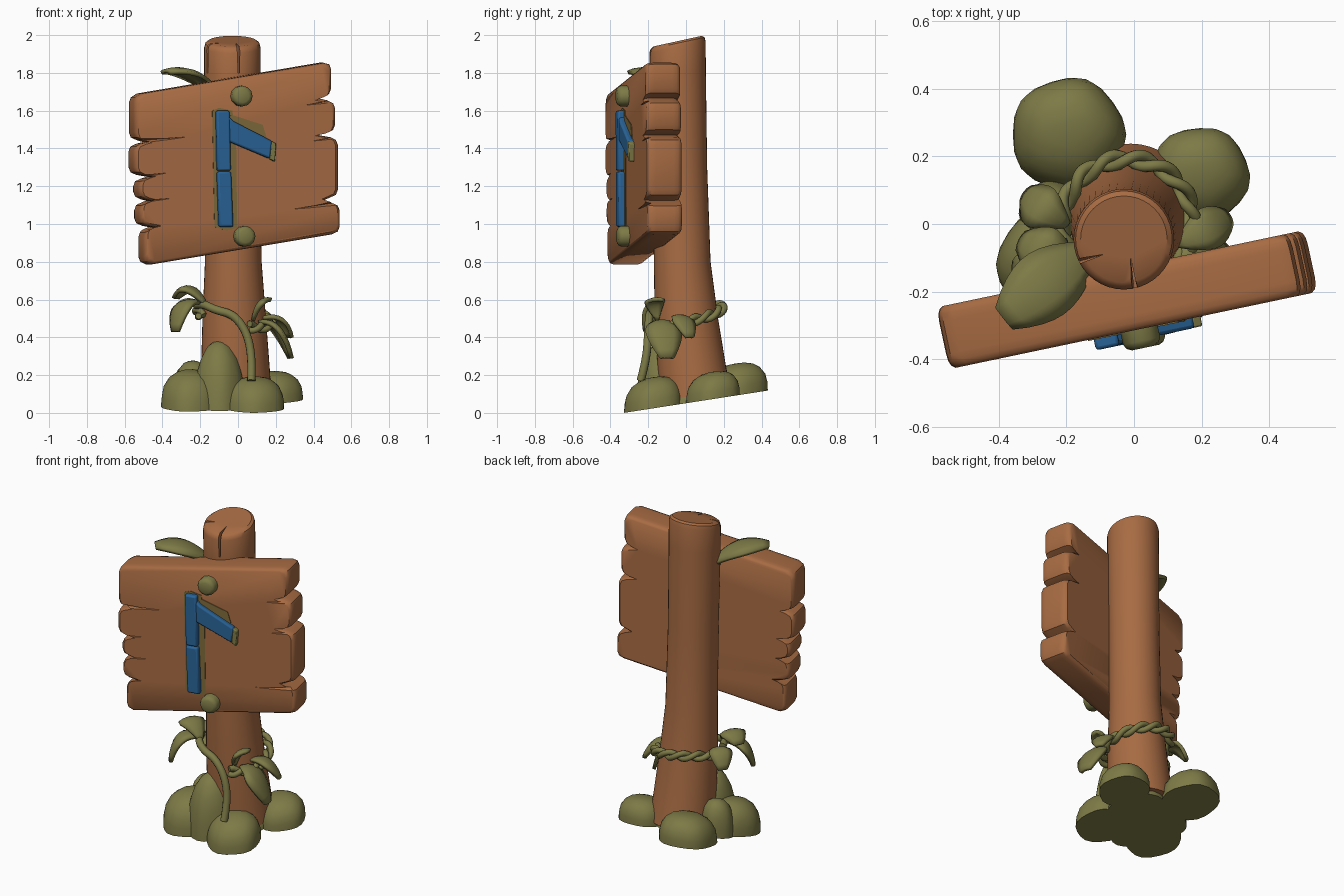
import bpy, bmesh, math
from mathutils import Vector

if "Cube" in bpy.data.objects:
    bpy.data.objects.remove(bpy.data.objects["Cube"])


def mat(name, c):
    m = bpy.data.materials.new(name)
    m.diffuse_color = (*c, 1)
    m.use_nodes = True
    m.node_tree.nodes["Principled BSDF"].inputs["Base Color"].default_value = m.diffuse_color
    return m


WOOD = mat("wood", (0.39, 0.148, 0.056))
MOSS = mat("moss", (0.205, 0.195, 0.062))
BLUE = mat("blue_paint", (0.022, 0.125, 0.31))
STAIN = mat("mossy_wood", (0.21, 0.145, 0.045))


def finish(bm, name, m, angle=35):
    bmesh.ops.recalc_face_normals(bm, faces=bm.faces)
    me = bpy.data.meshes.new(name)
    bm.to_mesh(me)
    bm.free()
    me.materials.append(m)
    ob = bpy.data.objects.new(name, me)
    bpy.context.collection.objects.link(ob)
    smooth(ob, angle)
    return ob


def smooth(ob, angle):
    bpy.ops.object.select_all(action='DESELECT')
    ob.select_set(True)
    bpy.context.view_layer.objects.active = ob
    bpy.ops.object.shade_smooth_by_angle(angle=math.radians(angle))


def add_loft(bm, rings):
    vs = [[bm.verts.new(p) for p in r] for r in rings]
    n = len(vs[0])
    for a, b in zip(vs, vs[1:]):
        for i in range(n):
            bm.faces.new((a[i], a[(i + 1) % n], b[(i + 1) % n], b[i]))
    bm.faces.new(vs[0])
    bm.faces.new(vs[-1][::-1])


def loft(name, rings, m, angle=35):
    bm = bmesh.new()
    add_loft(bm, rings)
    return finish(bm, name, m, angle)


def carve(ob, wedges):
    """Cut thin grooves, each given as a pair of end rings."""
    bm = bmesh.new()
    for w in wedges:
        add_loft(bm, w)
    cut = finish(bm, "groove_cutter", WOOD)
    cut.hide_render = True
    mod = ob.modifiers.new("grooves", 'BOOLEAN')
    mod.operation, mod.solver, mod.object = 'DIFFERENCE', 'EXACT', cut
    bpy.context.view_layer.objects.active = ob
    bpy.ops.object.modifier_apply(modifier=mod.name)
    bpy.data.objects.remove(cut)
    smooth(ob, 35)


# post: leaning, flared at the foot, slanted top
N = 40


def post_ring(z, cx, cy, r, slope=0.0):
    out = []
    for i in range(N):
        a = 2 * math.pi * i / N
        x, y = r * math.cos(a), r * math.sin(a)
        out.append((cx + x, cy + y, z + slope * y))
    return out


post = loft("post", [
    post_ring(0.09, -.01, .05, .188, .12), post_ring(0.25, -.014, .03, .181),
    post_ring(0.5, -.02, .002, .168), post_ring(0.8, -.025, -.02, .150),
    post_ring(1.3, -.028, -.034, .146), post_ring(1.8, -.03, -.044, .149, .1),
    post_ring(1.935, -.03, -.045, .149, .2), post_ring(1.957, -.03, -.045, .143, .22),
    post_ring(1.968, -.03, -.045, .128, .22)], WOOD)


def post_crack(x, y, dx, dy, w):
    px, py = -dy * w, dx * w
    tip = (x + dx, y + dy)
    low, high = 1.80, 2.1
    return [[(x + px * k, y + py * k, z), (x - px * k, y - py * k, z), (*tip, z)]
            for z, k in ((low, .3), (high, 1))]


carve(post, [post_crack(.01, -.22, -.02, .12, .15), post_crack(-.21, -.13, .12, .04, .16)])


# board: sheared and turned; d is depth behind its front face
def P(x, z, d):
    return Vector((x - .21 * d, -.315 + .21 * x + .977 * d, z))


left = [(1.685, 1.445, -.545), (1.425, 1.26, -.547), (1.24, 1.13, -.522),
        (1.112, .99, -.517), (.97, .785, -.495)]
right = [(1.86, 1.68, .50), (1.655, 1.485, .52), (1.46, 1.14, .535), (1.11, .945, .545)]


def side(planks, s):
    pts = []
    for i, (zt, zb, x) in enumerate(planks):
        last = i == len(planks) - 1
        tilt = .006 * s
        pts += [(x - s * .04, zt + (0 if i else -tilt)), (x - s * .01, zt - .014),
                (x, zt - .04), (x, zb + .04), (x - s * .01, zb + .014), (x - s * .04, zb)]
        if not last:
            pts.append((x - s * (.075 + .02 * (i % 2)), (zb + planks[i + 1][0]) / 2))
    return pts


outline = side(left, -1) + side(right, 1)[::-1]
T = .187
rings = []
for k, d in ((.965, 0), (.985, .008), (.996, .022), (1, .045), (1, T - .045),
             (.996, T - .022), (.985, T - .008), (.965, T)):
    rings.append([P(x * k, 1.32 + (z - 1.32) * k, d) for x, z in outline])
board = loft("board", rings, WOOD)


def board_crack(x0, z0, x1, z1, w):
    return [[P(x0, z0 + w, -.02), P(x0, z0 - w, -.02), P(x0, z0, .035)],
            [P(x1, z1 + .002, -.02), P(x1, z1 - .002, -.02), P(x1, z1, .004)]]


carve(board, [board_crack(-.6, 1.435, -.28, 1.46, .028), board_crack(-.6, 1.245, -.38, 1.27, .022),
              board_crack(-.6, 1.115, -.36, 1.135, .022), board_crack(-.6, .975, -.40, .99, .022),
              board_crack(.6, 1.67, .36, 1.63, .025), board_crack(.6, 1.475, .40, 1.44, .022),
              board_crack(.6, 1.125, .30, 1.08, .028)])


# carved mark: raised painted bars with a thin mossy stain behind
def prism(name, pts, d0, d1, m, bevel=0):
    ob = loft(name, [[P(x, z, d) for x, z in pts] for d in (d0, d1)], m)
    if bevel:
        b = ob.modifiers.new("bevel", 'BEVEL')
        b.width, b.segments = bevel, 2
    return ob


prism("mark_upper_bar", [(-.12, 1.6), (-.05, 1.6), (-.043, 1.282), (-.115, 1.282)], -.035, .01, BLUE, .01)
prism("mark_lower_bar", [(-.115, 1.277), (-.042, 1.277), (-.03, .985), (-.105, .985)], -.035, .01, BLUE, .01)
prism("mark_arm", [(-.07, 1.585), (-.03, 1.545), (.175, 1.44), (.165, 1.345), (-.06, 1.44)], -.03, .01, BLUE, .01)
prism("mark_arm_tip", [(.172, 1.44), (.197, 1.425), (.19, 1.33), (.163, 1.345)], -.029, .01, MOSS, .005)
prism("stain_bar", [(-.137, 1.60), (-.1, 1.615), (-.03, 1.6), (-.01, 1.4), (-.005, .98), (-.06, .965), (-.125, .985)],
      -.003, .004, STAIN)
prism("stain_arm", [(-.04, 1.58), (.13, 1.525), (.15, 1.46), (.16, 1.35), (-.02, 1.43)], -.004, .004, STAIN)

# pegs
for name, x, z in (("upper_peg", .015, 1.677), ("lower_peg", .03, .935)):
    rr = []
    for d, r in ((.02, .055), (-.035, .055), (-.05, .047), (-.057, .033)):
        rr.append([P(x + r * math.cos(i * math.pi / 6), z + r * math.sin(i * math.pi / 6), d) for i in range(12)])
    loft(name, rr, MOSS, 50)


# mossy mounds, flattened on the sloping ground plane
def ground(y):
    return .051 + .155 * y


def mound(name, x, y, rx, ry, h, turn, e=2.6):
    bm = bmesh.new()
    bmesh.ops.create_icosphere(bm, subdivisions=3, radius=1)
    for v in bm.verts:
        n = v.co.normalized()
        hr = math.hypot(n.x, n.y)
        k = (hr ** e + abs(n.z) ** e) ** (-1 / e)
        a = math.atan2(n.y, n.x)
        lump = 1 + .025 * math.cos(5 * a + turn) * hr
        px, py = x + n.x * k * rx * lump, y + n.y * k * ry * lump
        g = ground(py)
        v.co = (px, py, max(g, ground(y) + n.z * k * h + .155 * (py - y)))
    return finish(bm, name, MOSS, 40)


mound("mound_back_left", -.195, .265, .168, .168, .17, 0)
mound("mound_back_right", .195, .145, .147, .142, .145, 1)
mound("mound_front_right", .09, -.17, .155, .155, .165, 2)
mound("mound_front_left", -.25, -.12, .155, .165, .195, 3)
mound("mound_left_small", -.24, .03, .10, .10, .22, 4)
mound("mound_centre", 0, .03, .18, .18, .09, 5)
mound("mound_on_post", -.1, -.125, .135, .14, .35, 1, 2.2)


# vines
def tube(name, pts, r):
    cu = bpy.data.curves.new(name, 'CURVE')
    cu.dimensions = '3D'
    cu.bevel_depth, cu.bevel_resolution, cu.use_fill_caps = r, 3, True
    sp = cu.splines.new('NURBS')
    sp.points.add(len(pts) - 1)
    for p, c in zip(sp.points, pts):
        p.co = (*c, 1)
    sp.use_endpoint_u, sp.order_u = True, 3
    cu.materials.append(MOSS)
    ob = bpy.data.objects.new(name, cu)
    bpy.context.collection.objects.link(ob)


for s in range(2):
    pts = []
    for i in range(61):
        a = math.radians(-65 + 270 * i / 60)
        w = 7 * a + s * math.pi
        r = .192 + .016 * math.cos(w)
        x, y = -.02 + r * math.cos(a), r * math.sin(a)
        pts.append((x, y, .505 + .24 * y - .15 * x + .018 * math.sin(w)))
    tube(f"twisted_vine_{s + 1}", pts, .017)
tube("front_vine", [(.07, -.24, .17), (.075, -.21, .28), (.05, -.20, .42), (-.02, -.195, .52),
                    (-.12, -.18, .545), (-.19, -.13, .58), (-.22, -.05, .57)], .022)


# leaves along a bent path, with a domed cross-section
def leaf(name, a, b, c, width):
    a, b, c = Vector(a), Vector(b), Vector(c)
    flat = c - a
    s = flat.cross(Vector((0, 0, 1))).normalized()
    bm = bmesh.new()
    rows = []
    for i in range(11):
        t = i / 10
        p = a * (1 - t) ** 2 + b * 2 * t * (1 - t) + c * t * t
        tan = ((b - a) * (1 - t) + (c - b) * t).normalized()
        up = s.cross(tan)
        w = width * .5 * (.12 + .88 * math.sin(math.pi * min(1, t ** 1.1 * .93)) ** .8)
        rows.append([bm.verts.new(p + s * w * u - up * w * .25 * u * u) for u in (-1, -.5, 0, .5, 1)])
    for r0, r1 in zip(rows, rows[1:]):
        for j in range(4):
            bm.faces.new((r0[j], r0[j + 1], r1[j + 1], r1[j]))
    ob = finish(bm, name, MOSS, 60)
    so = ob.modifiers.new("thick", 'SOLIDIFY')
    so.thickness, so.offset = .02, 0


leaf("top_leaf", (-.12, -.07, 1.68), (-.23, -.15, 1.86), (-.385, -.28, 1.81), .2)
leaf("left_leaf_up", (-.17, -.13, .57), (-.26, -.09, .74), (-.335, -.05, .61), .15)
leaf("left_leaf_down", (-.19, -.10, .58), (-.34, -.16, .64), (-.335, -.2, .43), .15)
leaf("left_leaf_back", (-.20, .0, .56), (-.29, .05, .66), (-.32, .09, .50), .13)
leaf("right_leaf_down", (.11, -.13, .48), (.23, -.12, .52), (.285, -.10, .29), .19)
leaf("right_leaf_side", (.13, -.06, .50), (.23, -.01, .55), (.28, .02, .40), .12)
leaf("right_leaf_up", (.08, -.15, .49), (.10, -.19, .62), (.175, -.14, .60), .10)
